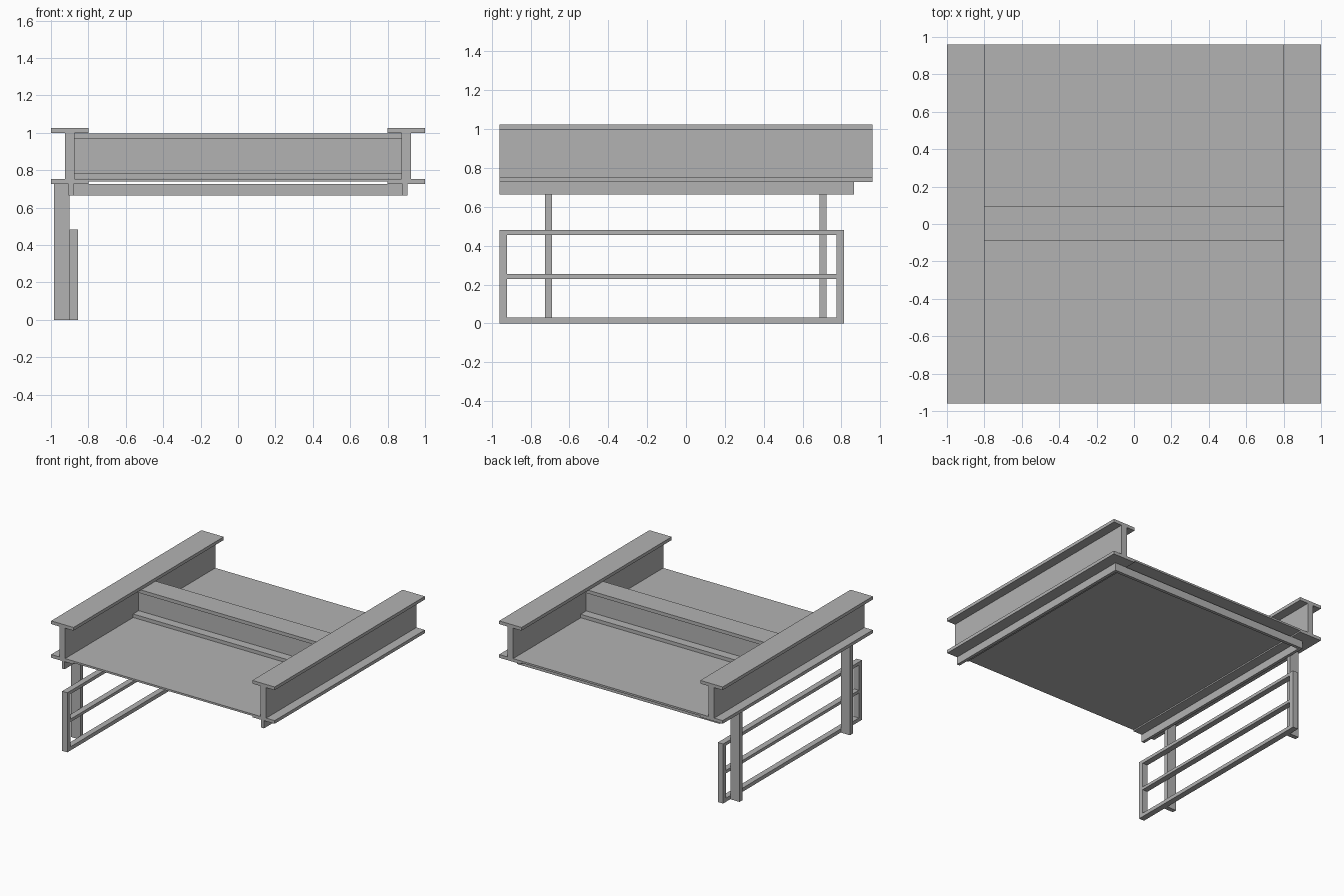
import bpy
import bmesh

cube = bpy.data.objects.get("Cube")
if cube:
    bpy.data.objects.remove(cube, do_unlink=True)

steel = bpy.data.materials.new("grey_steel")
steel.use_nodes = True
grey = (0.45, 0.45, 0.45, 1)
steel.diffuse_color = grey
steel.node_tree.nodes["Principled BSDF"].inputs["Base Color"].default_value = grey


def finish(name, bm):
    bmesh.ops.recalc_face_normals(bm, faces=bm.faces)
    mesh = bpy.data.meshes.new(name)
    bm.to_mesh(mesh)
    bm.free()
    mesh.materials.append(steel)
    obj = bpy.data.objects.new(name, mesh)
    bpy.context.collection.objects.link(obj)
    return obj


def box(name, x, y, z):
    """Box from (min, max) ranges on each axis."""
    bm = bmesh.new()
    bmesh.ops.create_cube(bm, size=1)
    for v in bm.verts:
        v.co = [r[0] + (c + 0.5) * (r[1] - r[0]) for r, c in zip((x, y, z), v.co)]
    return finish(name, bm)


def i_beam(name, axis, centre, span, z, width, web, flange):
    """I-section swept along the x or y axis."""
    w, t = width / 2, web / 2
    low, high = z[0] + flange, z[1] - flange
    half = [(w, z[0]), (w, low), (t, low), (t, high), (w, high), (w, z[1])]
    outline = half + [(-a, h) for a, h in reversed(half)]
    bm = bmesh.new()

    def place(a, h):
        across = centre + a
        return (span[0], across, h) if axis == "x" else (across, span[0], h)

    face = bm.faces.new([bm.verts.new(place(a, h)) for a, h in outline])
    swept = bmesh.ops.extrude_face_region(bm, geom=[face])["geom"]
    length = span[1] - span[0]
    bmesh.ops.translate(bm, verts=[g for g in swept if isinstance(g, bmesh.types.BMVert)],
                        vec=(length, 0, 0) if axis == "x" else (0, length, 0))
    return finish(name, bm)


# Main beams and the cross beam between their webs
for side, x in (("right", -0.9), ("left", 0.9)):
    i_beam(side + "_main_beam", "y", x, (-0.96, 0.96), (0.727, 1.025), 0.2, 0.05, 0.026)
i_beam("cross_beam", "x", 0.003, (-0.875, 0.875), (0.754, 0.995), 0.188, 0.045, 0.028)

# Deck plate between the lower flanges
box("deck_plate", (-0.8, 0.8), (-0.96, 0.96), (0.738, 0.753))

# Skirt under the deck on three sides
skirt_z = (0.665, 0.727)
box("right_skirt", (-0.905, -0.88), (-0.96, 0.865), skirt_z)
box("left_skirt", (0.88, 0.905), (-0.96, 0.865), skirt_z)
box("back_skirt", (-0.88, 0.88), (0.84, 0.865), skirt_z)

# Hanging posts
for end, y in (("front", -0.708), ("back", 0.704)):
    box(end + "_post", (-0.985, -0.902), (y - 0.018, y + 0.018), (0, 0.727))

# Side guard frame
guard_x = (-0.902, -0.855)
box("front_guard_upright", guard_x, (-0.96, -0.92), (0, 0.482))
box("back_guard_upright", guard_x, (0.774, 0.814), (0, 0.482))
for level, z in (("lower", (0, 0.03)), ("middle", (0.23, 0.254)), ("upper", (0.456, 0.482))):
    box(level + "_guard_rail", guard_x, (-0.92, 0.774), z)
